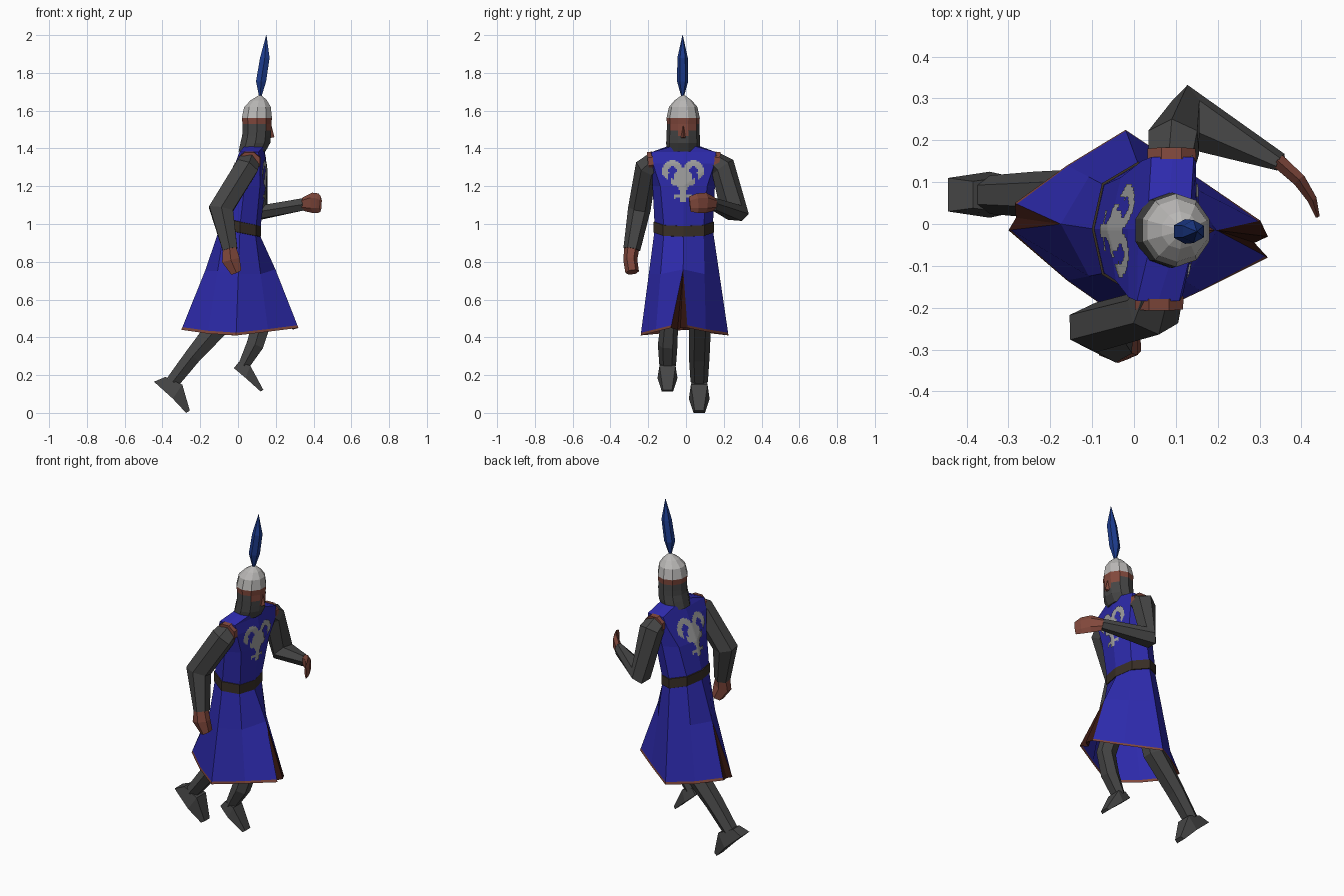
import bpy, bmesh, math
from mathutils import Vector
from mathutils.bvhtree import BVHTree

if "Cube" in bpy.data.objects:
    bpy.data.objects.remove(bpy.data.objects["Cube"])

COLS = {"blue cloth": (0.027, 0.024, 0.42), "grey mail": (0.06, 0.06, 0.06),
        "red skin": (0.22, 0.065, 0.045), "steel": (0.48, 0.47, 0.46), "belt brown": (0.04, 0.028, 0.019),
        "plume blue": (0.012, 0.045, 0.27), "emblem grey": (0.36, 0.36, 0.36), "dark lining": (0.035, 0.008, 0.005)}
MATS = {}
for n, c in COLS.items():
    MATS[n] = bpy.data.materials.new(n)
    MATS[n].diffuse_color = (*c, 1)


def finish(bm, name, mats, fix=True):
    if fix:
        bmesh.ops.recalc_face_normals(bm, faces=bm.faces)
    me = bpy.data.meshes.new(name)
    bm.to_mesh(me)
    for m in mats:
        me.materials.append(MATS[m])
    bpy.context.collection.objects.link(bpy.data.objects.new(name, me))
    return bm


def loft(name, rings, mats, rule=None, caps=True):
    """Skin equal-length rings; rule(segment, side) picks the material slot."""
    bm = bmesh.new()
    vs = [[bm.verts.new(p) for p in r] for r in rings]
    n = len(rings[0])
    for i in range(len(vs) - 1):
        for j in range(n):
            k = (j + 1) % n
            f = bm.faces.new((vs[i][j], vs[i][k], vs[i + 1][k], vs[i + 1][j]))
            f.material_index = rule(i, j) if rule else 0
    if caps:
        bm.faces.new(vs[0][::-1])
        bm.faces.new(vs[-1]).material_index = rule(len(vs) - 2, 0) if rule else 0
    return finish(bm, name, mats)


def tube(name, nodes, mat, ref=(0, 1, 0), sides=6):
    """Limb through nodes (centre, radius across, radius along ref)."""
    pts = [Vector(n[0]) for n in nodes]
    rings = []
    for i, (c, ru, rv) in enumerate(nodes):
        t = Vector((0, 0, 0))
        if i:
            t += (pts[i] - pts[i - 1]).normalized()
        if i < len(pts) - 1:
            t += (pts[i + 1] - pts[i]).normalized()
        t.normalize()
        r = Vector(ref)
        v = (r - t * r.dot(t)).normalized()
        u = t.cross(v)
        rings.append([pts[i] + u * ru * math.cos(a) + v * rv * math.sin(a)
                      for a in (math.tau * (k + 0.5) / sides for k in range(sides))])
    loft(name, rings, [mat])


def section(xf, xb, w, z, tilt=0.0, twist=0.0, grow=0.0, box=0.68):
    """Eight-sided body section: front, corners, side, back; box=1 gives square sides."""
    m, h = (xf + xb) / 2, (xf - xb) / 2 + grow
    w += grow
    base = [(1, 0), (.78, box), (0, 1), (-.78, box), (-1, 0), (-.78, -box), (0, -1), (.78, -box)]
    return [Vector((m + a * h + twist * b * w, b * w - 0.012, z - tilt * (m + a * h))) for a, b in base]


# Torso, leaning forward, with square shoulders
torso = loft("torso", [section(0.115, -0.095, 0.155, 0.95, tilt=.2), section(0.12, -0.095, 0.155, 1.01, tilt=.2),
                       section(0.145, -0.06, 0.165, 1.2, twist=.05, box=.75),
                       section(0.15, -0.015, 0.172, 1.32, twist=.1, box=.95),
                       section(0.14, 0.01, 0.172, 1.38, twist=.1, box=1), section(0.15, 0.02, 0.085, 1.412)],
             ["blue cloth"])

# Belt
loft("belt", [section(0.115, -0.095, 0.155, z, tilt=.2, grow=g)
              for z, g in ((0.955, 0), (0.957, .006), (1.013, .006), (1.015, 0))], ["belt brown"], caps=False)

# Chest and back emblem: small plates laid onto the torso by ray casting
tree = BVHTree.FromBMesh(torso)


def in_emblem(u, v):
    u = abs(u)
    d = math.hypot(u - 0.056, v - 1.283)
    horn = 0.022 < d < 0.056 and not (u > 0.045 and v < 1.265 and u < 0.08)
    body = u < 0.032 - abs(v - 1.24) * 0.2 and 1.17 < v < 1.275
    wing = u < 0.064 and abs(v - 1.2 - u * 0.45) < 0.016
    tail = u < 0.02 and 1.115 < v < 1.2 or u < 0.045 and abs(v - 1.15 + u * 0.1) < 0.01
    return horn or body or wing or tail


for name, s in (("front_emblem", 1), ("back_emblem", -1)):
    bm, st, cache = bmesh.new(), 0.008, {}

    def vert(i, j):
        if (i, j) not in cache:
            hit = tree.ray_cast(Vector((s, i * st - 0.016, 1.1 + j * st)), Vector((-s, 0, 0)))[0]
            cache[i, j] = bm.verts.new(hit + Vector((s * 0.005, 0, 0)))
        return cache[i, j]
    for i in range(-16, 16):
        for j in range(32):
            if in_emblem((i + .5) * st, 1.1 + (j + .5) * st):
                q = [vert(i, j), vert(i + 1, j), vert(i + 1, j + 1), vert(i, j + 1)]
                bm.faces.new(q if s > 0 else q[::-1])
    finish(bm, name, ["emblem grey"], False)

# Skirt: two flared halves meeting above the front and back slits, with a thin hem
hem = {1: [(.302, .008, .45), (.16, .105, .43), (-.02, .225, .41), (-.16, .14, .42), (-.285, .05, .44)],
       -1: [(.32, -.08, .45), (.16, -.16, .43), (-.01, -.24, .41), (-.16, -.135, .42), (-.30, -.015, .44)]}
waist = section(0.115, -0.095, 0.155, 0.965, tilt=.2)
bm = bmesh.new()
slit = {0: (0.198, -0.015, 0.76), 4: (-0.175, 0.0, 0.75)}
for s, pts in hem.items():
    rows = []
    for k in range(5):
        top, low = waist[(s * k) % 8], Vector(pts[k])
        mid = Vector(slit[k]) if k in slit else top.lerp(low, 0.41)
        rows.append([bm.verts.new(p) for p in (top, mid, mid.lerp(low, 0.955), low)])
    for a, b in zip(rows, rows[1:]):
        for r in range(3):
            q = (a[r], b[r], b[r + 1], a[r + 1])
            bm.faces.new(q if s < 0 else q[::-1]).material_index = 1 if r == 2 else 0
# Dark lining folded inside each slit
for k, folds in ((0, [(.32, -.03, .45), (.288, -.045, .44)]), (4, [(-.282, .015, .44)])):
    path = [hem[1][k], *folds, hem[-1][k]]
    for b, c in zip(path, path[1:]):
        bm.faces.new([bm.verts.new(p) for p in (slit[k], b, c)]).material_index = 2
bmesh.ops.remove_doubles(bm, verts=bm.verts, dist=0.0005)
finish(bm, "skirt", ["blue cloth", "red skin", "dark lining"])


# Head: mail coif, face, brow band and steel dome
def ring(x, y, z, rx, ry, n=10):
    return [(x + rx * math.cos(math.tau * (k + .5) / n), y + ry * math.sin(math.tau * (k + .5) / n), z)
            for k in range(n)]


def head_rule(i, j):
    if i >= 5:
        return 2
    return 1 if i == 4 or (i == 3 and j in (0, 8, 9)) or (i == 2 and j == 9) else 0


loft("head", [ring(.075, -.015, 1.385, .075, .088), ring(.092, -.015, 1.43, .083, .09),
              ring(.098, -.015, 1.465, .08, .088), ring(.1, -.015, 1.495, .08, .087),
              ring(.1, -.015, 1.53, .08, .086), ring(.1, -.015, 1.562, .084, .088),
              ring(.103, -.015, 1.62, .074, .075), ring(.11, -.015, 1.655, .045, .045),
              ring(.118, -.015, 1.683, .006, .006)],
     ["grey mail", "red skin", "steel"], head_rule)
loft("nose", [[(.17, -.03, 1.455), (.193, -.015, 1.46), (.17, 0, 1.455)],
              [(.17, -.022, 1.52), (.178, -.015, 1.52), (.17, -.008, 1.52)]], ["red skin"])

# Plume
loft("plume", [ring(x, -.018, z, r, r * .95, 6) for x, z, r in
               ((.118, 1.67, .006), (.122, 1.755, .031), (.142, 1.88, .029), (.15, 2.0, .001))], ["plume blue"])

# Armhole trims, just proud of the shoulders
for name, x, y, s in (("left_armhole_trim", .09, .15, 1), ("right_armhole_trim", .06, -.174, -1)):
    tube(name, [((x, y, 1.333), .063, .055), ((x, y + s * .028, 1.33), .062, .054)], "red skin", (0, 0, 1), 8)

# Arms and hands
tube("left_arm", [((.09, .145, 1.335), .06, .052), ((.095, .195, 1.3), .068, .068),
                  ((.12, .258, 1.06), .06, .075), ((.35, .148, 1.105), .037, .022)], "grey mail")
tube("left_hand", [((.345, .15, 1.105), .02, .036), ((.395, .105, 1.112), .018, .054),
                   ((.425, .06, 1.11), .013, .052), ((.438, .02, 1.105), .006, .04)], "red skin", (0, 0, 1))
tube("right_arm", [((.06, -.165, 1.335), .06, .052), ((.045, -.21, 1.3), .07, .062),
                   ((-.09, -.247, 1.08), .074, .06), ((-.042, -.287, .865), .045, .045)], "grey mail")
tube("right_hand", [((-.045, -.287, .875), .04, .04), ((-.038, -.295, .81), .055, .037),
                    ((-.01, -.285, .745), .033, .036)], "red skin")

# Legs
tube("rear_leg", [((.02, .06, .9), .07, .07), ((-.085, .075, .48), .07, .058),
                  ((-.24, .07, .3), .05, .055), ((-.345, .07, .165), .042, .046)], "grey mail")
tube("front_leg", [((.0, -.07, .9), .06, .06), ((.125, -.088, .475), .058, .046),
                   ((.09, -.097, .36), .052, .052), ((.03, -.097, .25), .034, .044)], "grey mail")

# Feet: stations of (upper point, lower point, half width)
feet = {"rear_foot": (.07, [((-.385, .19), (-.445, .165), .04), ((-.295, .15), (-.345, .075), .055),
                            ((-.255, .012), (-.275, .0), .03)]),
        "front_foot": (-.098, [((.005, .27), (-.022, .237), .04), ((.065, .25), (.04, .185), .053),
                               ((.134, .122), (.12, .113), .03)])}
for name, (y, st) in feet.items():
    loft(name, [[(u[0], y - w * .8, u[1]), (u[0], y + w * .8, u[1]), (l[0], y + w, l[1]), (l[0], y - w, l[1])]
                for u, l, w in st], ["grey mail"])

for m in bpy.data.materials:
    if m.users and not m.is_grease_pencil:
        m.use_nodes = True
        m.node_tree.nodes["Principled BSDF"].inputs["Base Color"].default_value = m.diffuse_color
